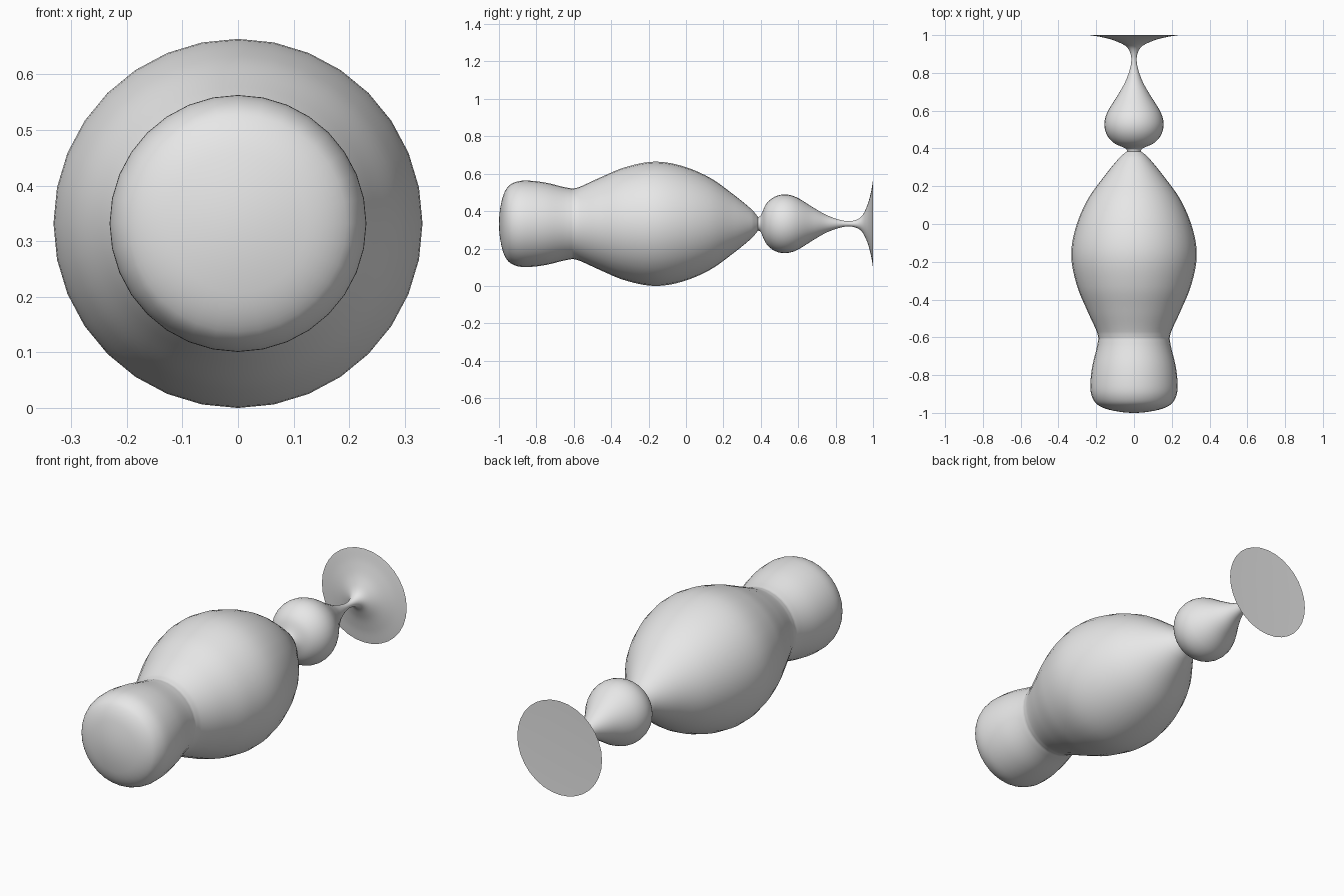
import bpy, bmesh, math
from mathutils import Vector
from mathutils.geometry import interpolate_bezier

if "Cube" in bpy.data.objects:
    bpy.data.objects.remove(bpy.data.objects["Cube"])

SIDES = 32
AXIS_Z = 0.332

grey = bpy.data.materials.new("light grey")
grey.diffuse_color = (0.8, 0.8, 0.8, 1)
grey.use_nodes = True
grey.node_tree.nodes["Principled BSDF"].inputs["Base Color"].default_value = grey.diffuse_color


def smooth_profile(points, steps=6):
    """Smooth curve through (y, radius) points."""
    pts = [Vector((y, r, 0)) for y, r in points]
    tangents = []
    for i in range(len(pts)):
        if pts[i].y == 0:  # leave the axis at a right angle
            tangents.append(Vector((0, 1, 0)))
        else:
            a, b = pts[max(i - 1, 0)], pts[min(i + 1, len(pts) - 1)]
            tangents.append((b - a).normalized())
    out = [pts[0]]
    for i in range(len(pts) - 1):
        h = (pts[i + 1] - pts[i]).length / 3
        out += interpolate_bezier(pts[i], pts[i] + tangents[i] * h,
                                  pts[i + 1] - tangents[i + 1] * h,
                                  pts[i + 1], steps + 1)[1:]
    return [(p.x, max(p.y, 0)) for p in out]


def lathe(name, profile):
    """Turn a (y, radius) profile around the lengthwise axis."""
    bm = bmesh.new()
    rings = []
    for y, r in profile:
        if r < 1e-5:
            rings.append([bm.verts.new((0, y, AXIS_Z))] * SIDES)
            continue
        ring = []
        for k in range(SIDES):
            a = 2 * math.pi * k / SIDES
            ring.append(bm.verts.new((r * math.sin(a), y, AXIS_Z + r * math.cos(a))))
        rings.append(ring)
    for a, b in zip(rings, rings[1:]):
        for k in range(SIDES):
            n = (k + 1) % SIDES
            bm.faces.new(dict.fromkeys((a[k], b[k], b[n], a[n])))
    bmesh.ops.recalc_face_normals(bm, faces=bm.faces)
    # open strips: make the faces point away from the axis
    side = max(bm.faces, key=lambda f: Vector((f.calc_center_median().x, 0,
                                               f.calc_center_median().z - AXIS_Z)).length
               * (abs(f.normal.y) < 0.5))
    c = side.calc_center_median()
    if side.normal.dot(Vector((c.x, 0, c.z - AXIS_Z))) < 0:
        bmesh.ops.reverse_faces(bm, faces=bm.faces)
    me = bpy.data.meshes.new(name)
    bm.to_mesh(me)
    bm.free()
    me.materials.append(grey)
    ob = bpy.data.objects.new(name, me)
    bpy.context.collection.objects.link(ob)
    bpy.ops.object.select_all(action='DESELECT')
    ob.select_set(True)
    bpy.context.view_layer.objects.active = ob
    bpy.ops.object.shade_smooth_by_angle(angle=math.radians(40))
    return ob


# rounded front knob and large main body, one turned surface
knob = smooth_profile([(-1, 0), (-0.985, 0.125), (-0.955, 0.195), (-0.91, 0.224),
                       (-0.85, 0.231), (-0.755, 0.221), (-0.65, 0.196), (-0.605, 0.188)])
body = smooth_profile([(-0.605, 0.188), (-0.57, 0.197), (-0.46, 0.247), (-0.33, 0.301),
                       (-0.174, 0.332), (-0.03, 0.312), (0.125, 0.248), (0.26, 0.152),
                       (0.35, 0.078), (0.375, 0.05), (0.385, 0.036)])
lathe("knob_and_body", knob + body[1:])

# drop-shaped bulb, thin stem and flared foot with its flat end
drop = smooth_profile([(0.385, 0.036), (0.398, 0.042), (0.43, 0.108), (0.475, 0.145),
                       (0.53, 0.157), (0.59, 0.142), (0.687, 0.083), (0.767, 0.04),
                       (0.865, 0.014), (0.93, 0.032), (0.965, 0.088), (0.988, 0.165),
                       (1.0, 0.235)])
lathe("drop_and_flared_foot", drop + [(0.998, 0.147), (0.998, 0)])
